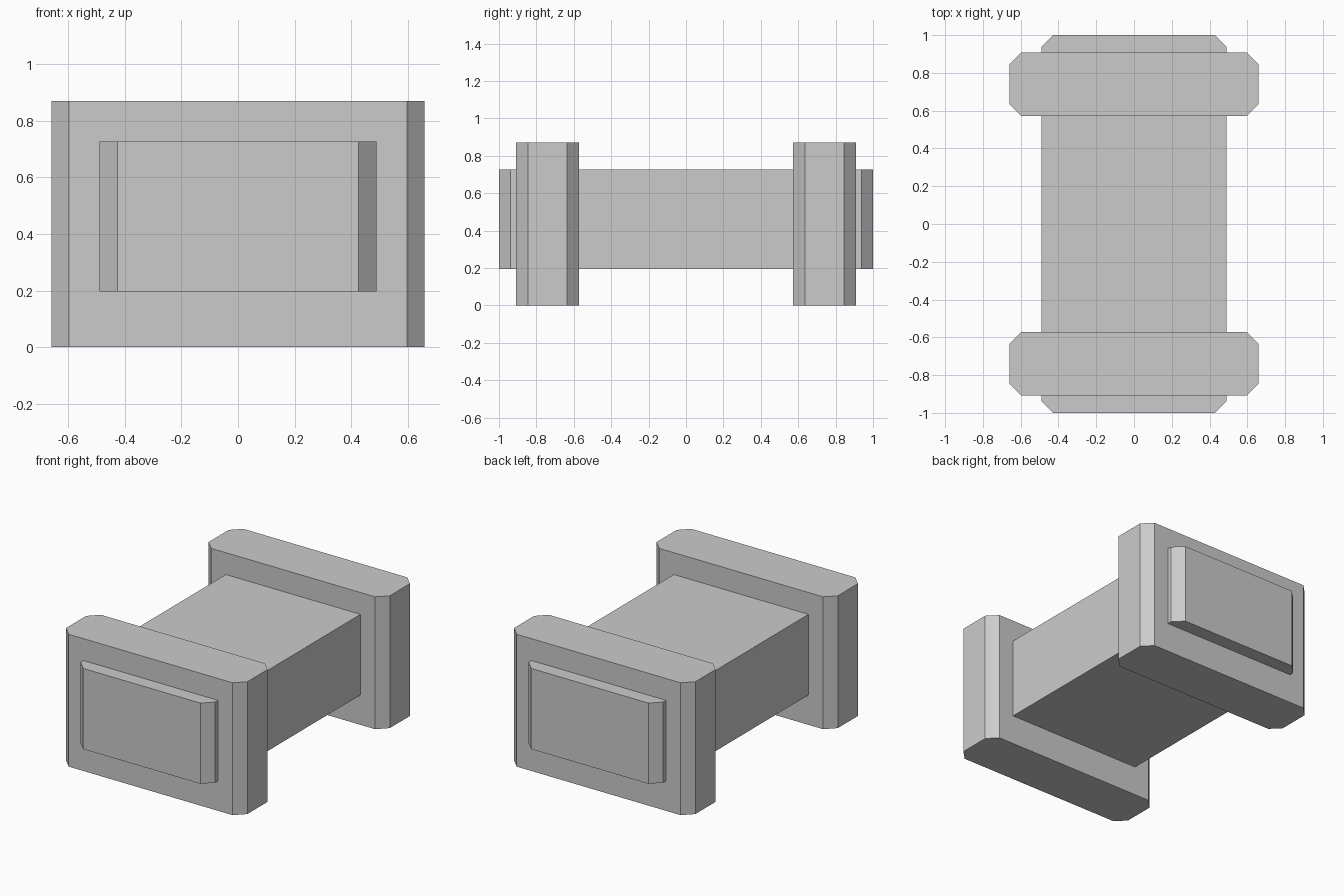
import bpy
import bmesh

cube = bpy.data.objects.get("Cube")
if cube:
    bpy.data.objects.remove(cube, do_unlink=True)

GREY = (0.6, 0.6, 0.6, 1.0)
grey = bpy.data.materials.new("plain grey")
grey.use_nodes = True
grey.diffuse_color = GREY
grey.node_tree.nodes["Principled BSDF"].inputs["Base Color"].default_value = GREY

CHAMFER = 0.063


def chamfered_block(name, half_width, y0, y1, z0, z1):
    """Block whose four upright edges are cut at 45 degrees."""
    c = CHAMFER
    w = half_width
    outline = [(-w + c, y0), (w - c, y0), (w, y0 + c), (w, y1 - c),
               (w - c, y1), (-w + c, y1), (-w, y1 - c), (-w, y0 + c)]
    bm = bmesh.new()
    base = bm.faces.new([bm.verts.new((x, y, z0)) for x, y in outline])
    top = bmesh.ops.extrude_face_region(bm, geom=[base])
    verts = [v for v in top["geom"] if isinstance(v, bmesh.types.BMVert)]
    bmesh.ops.translate(bm, verts=verts, vec=(0, 0, z1 - z0))
    bmesh.ops.recalc_face_normals(bm, faces=bm.faces)
    mesh = bpy.data.meshes.new(name)
    bm.to_mesh(mesh)
    bm.free()
    mesh.materials.append(grey)
    obj = bpy.data.objects.new(name, mesh)
    bpy.context.collection.objects.link(obj)
    return obj


# Long central beam running through both end plates
chamfered_block("beam", 0.49, -1.0, 1.0, 0.196, 0.727)

# Matching end plates
chamfered_block("front_plate", 0.66, -0.908, -0.573, 0.0, 0.871)
chamfered_block("back_plate", 0.66, 0.573, 0.908, 0.0, 0.871)
